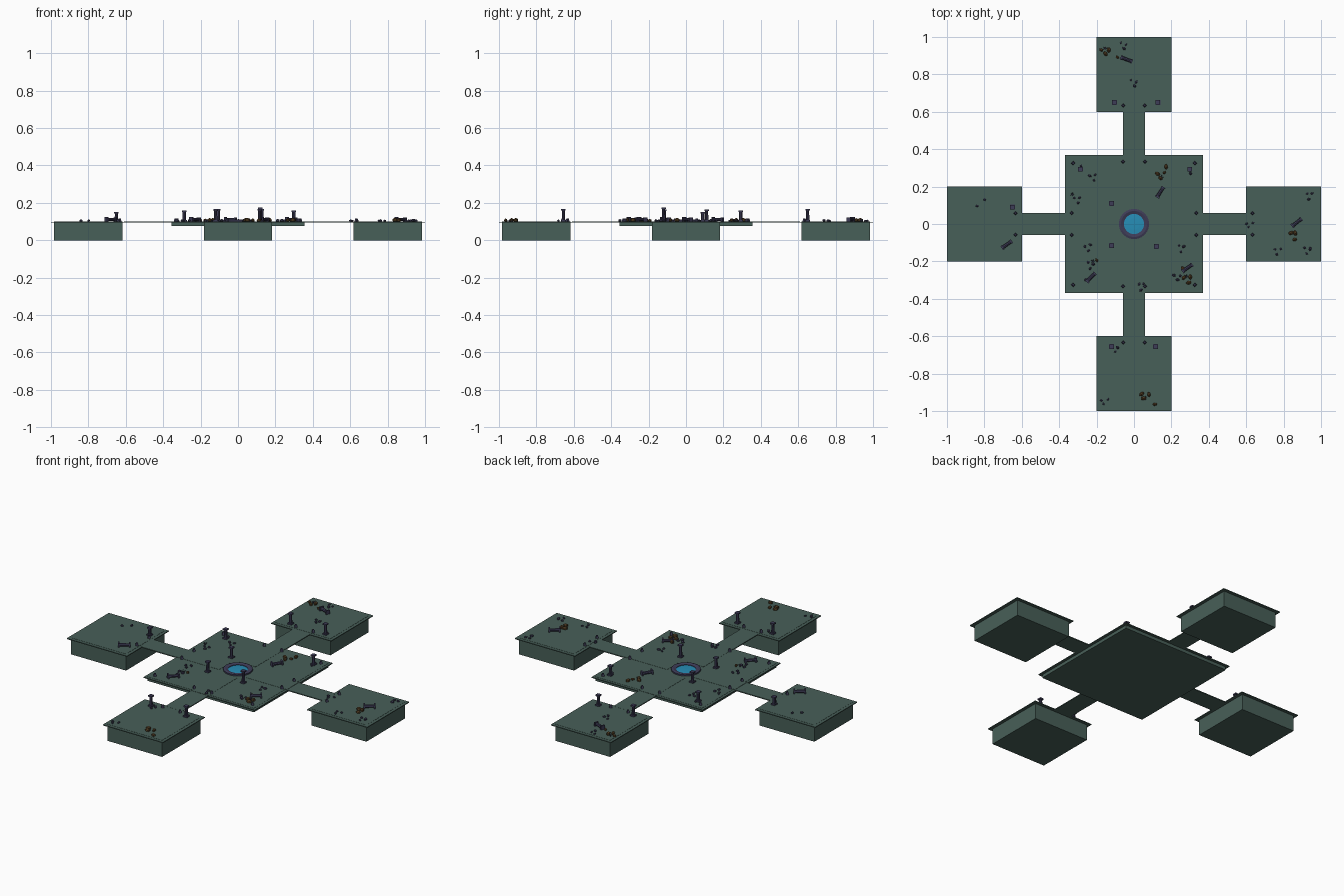
import bpy, bmesh, math, random
from mathutils import Matrix, Vector

if "Cube" in bpy.data.objects:
    bpy.data.objects.remove(bpy.data.objects["Cube"])
random.seed(4)

def material(name, col):
    m = bpy.data.materials.new(name)
    m.diffuse_color = (*col, 1)
    m.use_nodes = True
    m.node_tree.nodes["Principled BSDF"].inputs["Base Color"].default_value = m.diffuse_color
    return m

GREEN = material("mossy stone", (0.064, 0.115, 0.098))
PURPLE = material("slate purple", (0.048, 0.045, 0.095))
BROWN = material("bronze brown", (0.10, 0.055, 0.02))
BLUE = material("pool blue", (0.02, 0.27, 0.47))
TOP = 0.1

def finish(name, bm, mat):
    bmesh.ops.recalc_face_normals(bm, faces=bm.faces)
    me = bpy.data.meshes.new(name)
    bm.to_mesh(me)
    bm.free()
    me.materials.append(mat)
    ob = bpy.data.objects.new(name, me)
    bpy.context.collection.objects.link(ob)
    return ob

def add_box(bm, x, y, z0, z1, sx, sy, m=Matrix()):
    t = Matrix.Translation((x, y, (z0 + z1) / 2)) @ Matrix.Diagonal((sx, sy, z1 - z0, 1))
    bmesh.ops.create_cube(bm, size=1, matrix=m @ t)

def box(name, *dims):
    bm = bmesh.new()
    add_box(bm, *dims)
    return finish(name, bm, GREEN)

def lathe(name, profile, n, mat):
    bm = bmesh.new()
    vs = [bm.verts.new((r, 0, z)) for r, z in profile]
    es = [bm.edges.new(p) for p in zip(vs, vs[1:])]
    bmesh.ops.spin(bm, geom=vs + es, axis=(0, 0, 1), cent=(0, 0, 0), steps=n, angle=2 * math.pi)
    bmesh.ops.remove_doubles(bm, verts=bm.verts, dist=1e-5)
    return finish(name, bm, mat)

# central plaza: overhanging slab, lower body
box("plaza_slab", 0, 0, 0.094, 0.099, 0.74, 0.74)
box("plaza_body", 0, 0, 0.075, TOP, 0.71, 0.71)

# outer platforms, bridges and paths on four sides
for dx, dy, side in ((1, 0, "right"), (-1, 0, "left"), (0, 1, "back"), (0, -1, "front")):
    box(side + "_platform_slab", .8 * dx, .8 * dy, 0.094, 0.099, 0.4, 0.4)
    box(side + "_platform_body", .8 * dx, .8 * dy, 0, TOP, 0.365, 0.365)
    span = lambda l: (abs(dx) * l + abs(dy) * .115, abs(dy) * l + abs(dx) * .115)
    box(side + "_bridge", .485 * dx, .485 * dy, 0.094, 0.0995, *span(.25))
    box(side + "_path", .225 * dx, .225 * dy, 0.098, 0.101, *span(.28))

# round pool with stone kerb
lathe("pool_kerb", [(0.081, 0.095), (0.081, 0.108), (0.07, 0.111), (0.054, 0.106), (0.054, 0.095)], 24, PURPLE)
lathe("pool_water", [(0, 0.105), (0.03, 0.1045), (0.055, 0.103)], 24, BLUE)

# columns: square base, octagonal shaft, square cap
def column(name, x, y, h, fallen=None):
    bm = bmesh.new()
    m = Matrix.Translation((x, y, TOP))
    if fallen is not None:
        m = (Matrix.Translation((x, y, TOP + 0.011)) @ Matrix.Rotation(math.radians(fallen), 4, 'Z')
             @ Matrix.Rotation(math.pi / 2, 4, 'Y') @ Matrix.Translation((0, 0, -h / 2)))
    add_box(bm, 0, 0, 0, 0.008, 0.026, 0.026, m)
    add_box(bm, 0, 0, h - 0.008, h, 0.024, 0.024, m)
    bmesh.ops.create_cone(bm, segments=8, radius1=0.0095, radius2=0.0085, depth=h - 0.012, cap_ends=True,
                          matrix=m @ Matrix.Translation((0, 0, h / 2)))
    finish(name, bm, PURPLE)

standing = [(-.12, .11, .065), (.12, -.12, .075), (-.12, -.115, .065), (-.287, .293, .06), (.298, .293, .06),
            (-.105, .65, .066), (.128, .65, .066), (-.12, -.655, .066), (.115, -.655, .066), (-.65, .09, .05)]
for i, (x, y, h) in enumerate(standing):
    column(f"standing_column_{i}", x, y, h)
fallen = [(.14, .17, 58), (-.23, -.285, 45), (.285, -.235, 35), (-.68, -.11, 35), (.87, .008, 38), (-.04, .88, -20)]
for i, (x, y, a) in enumerate(fallen):
    column(f"fallen_column_{i}", x, y, .066, a)

# small bollards at bridge ends and plaza corners
bm = bmesh.new()
spots = [(s * .325, t * .325) for s in (-1, 1) for t in (-1, 1)]
for d in (.333, .633):
    for s in (-1, 1):
        for t in (-.058, .058):
            spots += [(s * d, t), (t, s * d)]
for x, y in spots:
    bmesh.ops.create_cone(bm, segments=4, radius1=0.011, radius2=0.006, depth=0.018, cap_ends=True,
                          matrix=Matrix.Translation((x, y, TOP + 0.008)))
finish("bollards", bm, PURPLE)

# loose lumps scattered in clusters
def lumps(name, centres, count, spread, size, mat):
    bm = bmesh.new()
    for cx, cy in centres:
        for k in range(count):
            a = k * 2 * math.pi / count + random.uniform(0, 1)
            r = size * random.uniform(.75, 1.2)
            m = (Matrix.Translation((cx + spread * math.cos(a), cy + spread * math.sin(a), TOP + r * .6))
                 @ Matrix.Rotation(random.uniform(0, 3), 4, 'Z') @ Matrix.Diagonal((1.2, .8, .9, 1)))
            bmesh.ops.create_icosphere(bm, subdivisions=1, radius=r, matrix=m)
    finish(name, bm, mat)

lumps("stone_rubble", [(-.06, .955), (-.005, .755), (-.22, .25), (-.305, .13), (-.245, -.125), (-.235, -.22),
                       (.04, -.335), (.25, -.13), (.23, -.28), (-.105, -.665), (-.155, -.945), (.62, 0),
                       (.77, -.145), (.925, -.14), (.94, .15)], 3, .018, .0085, PURPLE)
lumps("bronze_lumps", [(-.155, .93), (.145, .265), (.285, -.295), (.85, -.065), (.06, -.915)], 3, .02, .0115, BROWN)
lumps("single_bronze_lumps", [(-.09, .89), (.17, .305), (-.2, -.195), (.26, -.24), (.11, -.965)], 1, .002, .0115, BROWN)
lumps("single_stones", [(-.8, .13), (-.84, .095), (-.26, -.30), (.3, .27), (-.285, .31)], 1, .002, .008, PURPLE)

# thin weeds with crossed blades
bm = bmesh.new()
for x, y in [(-.155, .94), (.145, .25), (.28, -.28), (.86, -.05), (.06, -.93), (-.33, .16), (-.22, -.2)]:
    for k in range(5):
        a = k * 1.257
        d, n = Vector((math.cos(a), math.sin(a), 0)), Vector((-math.sin(a), math.cos(a), 0))
        p = Vector((x, y, TOP))
        bm.faces.new([bm.verts.new(v) for v in (p - n * .003, p + n * .003, p + d * .012 + Vector((0, 0, .016)))])
finish("weeds", bm, PURPLE)
